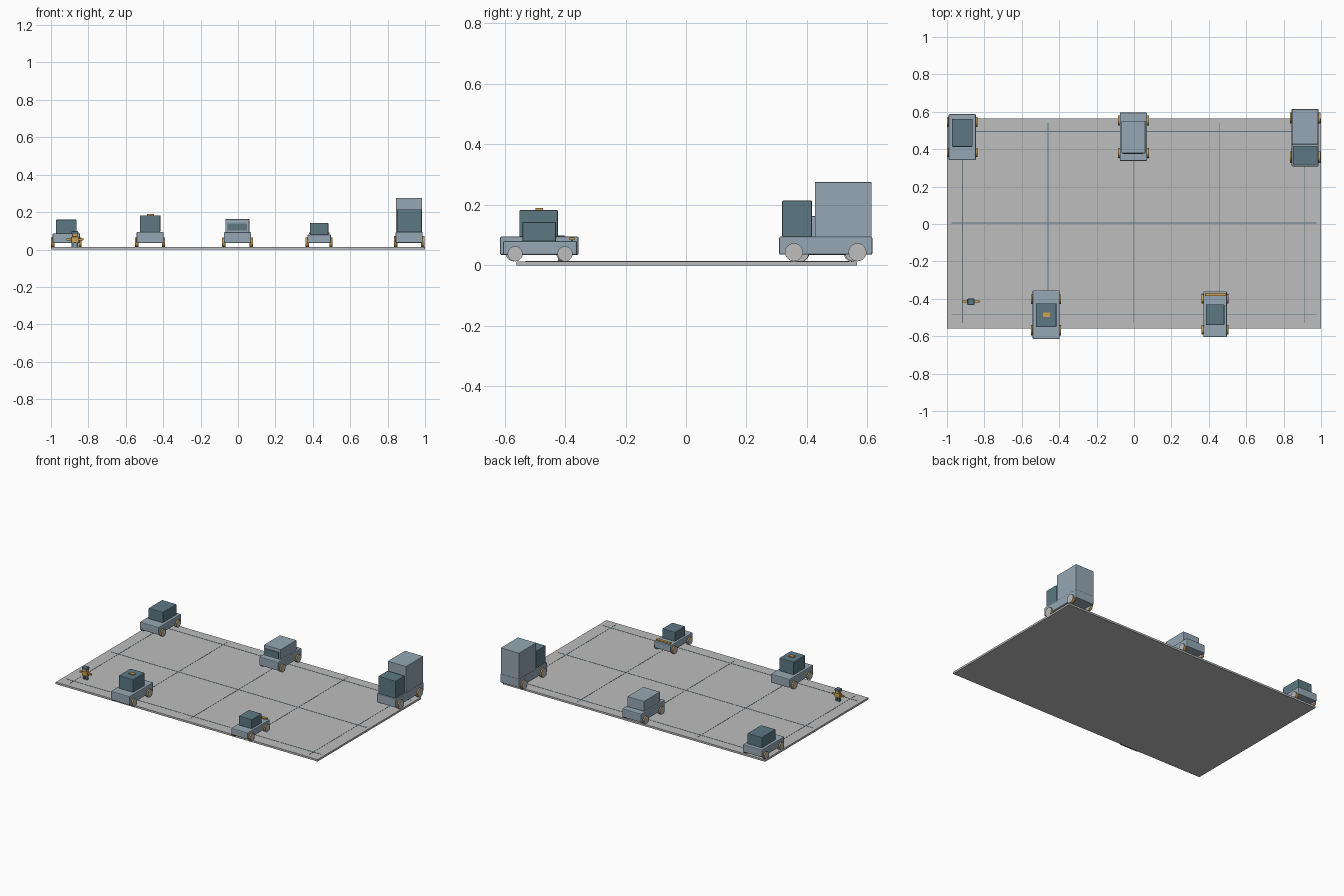
import bpy, math

if "Cube" in bpy.data.objects:
    bpy.data.objects.remove(bpy.data.objects["Cube"])


def mat(name, rgb):
    m = bpy.data.materials.new(name)
    m.diffuse_color = (*rgb, 1)
    m.use_nodes = True
    m.node_tree.nodes["Principled BSDF"].inputs["Base Color"].default_value = m.diffuse_color
    return m


PALE = mat("pale blue", (0.30, 0.39, 0.46))
DARK = mat("slate blue", (0.11, 0.19, 0.23))
GREY = mat("light grey", (0.51, 0.51, 0.51))
AMBER = mat("amber", (0.62, 0.35, 0.09))


def box(name, x, y, z, m, bevel=0.0):
    """Box from (min, max) pairs on each axis."""
    bpy.ops.mesh.primitive_cube_add(
        size=1, location=[(a + b) / 2 for a, b in (x, y, z)])
    o = bpy.context.object
    o.name = name
    o.scale = [b - a for a, b in (x, y, z)]
    bpy.ops.object.transform_apply(location=False, rotation=False, scale=True)
    o.data.materials.append(m)
    if bevel:
        b = o.modifiers.new("soft edges", "BEVEL")
        b.width = bevel
        b.segments = 2
    return o


def wheel(name, x, y, r):
    """Disc wheel with grey faces and an amber tread."""
    bpy.ops.mesh.primitive_cylinder_add(
        vertices=20, radius=r, depth=0.018,
        location=(x, y, TOP + r), rotation=(0, math.pi / 2, 0))
    o = bpy.context.object
    o.name = name
    o.data.materials.append(GREY)
    o.data.materials.append(AMBER)
    for p in o.data.polygons:
        p.material_index = 0 if abs(p.normal.z) > 0.5 else 1
    bpy.ops.object.shade_smooth_by_angle()


TOP = 0.013


def vehicle(name, cx, half, y, z, cab_half, cab_y, cab_top, cab_mat, axles, r):
    """Chassis, cabin and four wheels."""
    box(name + "_body", (cx - half, cx + half), y, z, PALE, 0.005)
    box(name + "_cabin", (cx - cab_half, cx + cab_half), cab_y,
        (z[1] - 0.002, cab_top), cab_mat, 0.004)
    for i, ay in enumerate(axles):
        for side, s in (("left", -1), ("right", 1)):
            wheel(f"{name}_wheel_{side}_{i}", cx + s * half, ay, r)


# Ground slab with painted lanes
box("ground_slab", (-1, 1), (-0.56, 0.565), (0, TOP), GREY)
for i in range(5):
    x = -0.917 + i * 0.4575
    box(f"lane_line_{i}", (x - 0.002, x + 0.002), (-0.53, 0.54),
        (TOP - 0.001, TOP + 0.001), DARK)
for i, y in enumerate((-0.483, 0.005, 0.495)):
    box(f"cross_line_{i}", (-0.975, 0.975), (y - 0.002, y + 0.002),
        (TOP - 0.001, TOP + 0.001), DARK)

# Parked vehicles
vehicle("sedan", -0.918, 0.073, (0.342, 0.587), (0.034, 0.087),
        0.055, (0.413, 0.562), 0.16, DARK, (0.382, 0.547), 0.025)
vehicle("taxi", -0.47, 0.072, (-0.615, -0.355), (0.034, 0.095),
        0.055, (-0.551, -0.424), 0.183, DARK, (-0.57, -0.403), 0.026)
vehicle("van", -0.003, 0.073, (0.337, 0.596), (0.034, 0.093),
        0.064, (0.378, 0.552), 0.163, PALE, (0.38, 0.553), 0.026)
vehicle("small_car", 0.434, 0.063, (-0.605, -0.36), (0.034, 0.08),
        0.049, (-0.541, -0.43), 0.143, DARK, (-0.565, -0.4), 0.025)
vehicle("truck", 0.915, 0.072, (0.308, 0.616), (0.035, 0.095),
        0.066, (0.318, 0.417), 0.214, DARK, (0.357, 0.567), 0.03)
box("truck_cargo", (0.845, 0.985), (0.426, 0.614), (0.093, 0.275), PALE, 0.002)

# Vehicle details
box("taxi_sign", (-0.487, -0.45), (-0.497, -0.473), (0.182, 0.189), AMBER)
box("van_windscreen", (-0.055, 0.049), (0.374, 0.38), (0.101, 0.14), DARK)
box("spoiler", (0.38, 0.488), (-0.386, -0.368), (0.084, 0.092), AMBER)
for s in (-1, 1):
    x = 0.434 + s * 0.04
    box(f"spoiler_post_{s}", (x - 0.004, x + 0.004), (-0.381, -0.373),
        (0.078, 0.085), DARK)

# Standing figure
px, py = -0.872, -0.415
for s in (-1, 1):
    a, b = sorted((px + s * 0.003, px + s * 0.017))
    box(f"figure_leg_{s}", (a, b), (py - 0.008, py + 0.008),
        (TOP, 0.04), DARK)
    a, b = sorted((px + s * 0.019, px + s * 0.045))
    box(f"figure_arm_{s}", (a, b), (py - 0.006, py + 0.006),
        (0.049, 0.06), AMBER, 0.002)
box("figure_torso", (px - 0.02, px + 0.02), (py - 0.012, py + 0.012),
    (0.038, 0.068), AMBER, 0.003)
box("figure_head", (px - 0.015, px + 0.015), (py - 0.014, py + 0.014),
    (0.068, 0.086), AMBER, 0.003)
box("figure_cap", (px - 0.018, px + 0.018), (py - 0.018, py + 0.016),
    (0.082, 0.098), DARK, 0.004)
